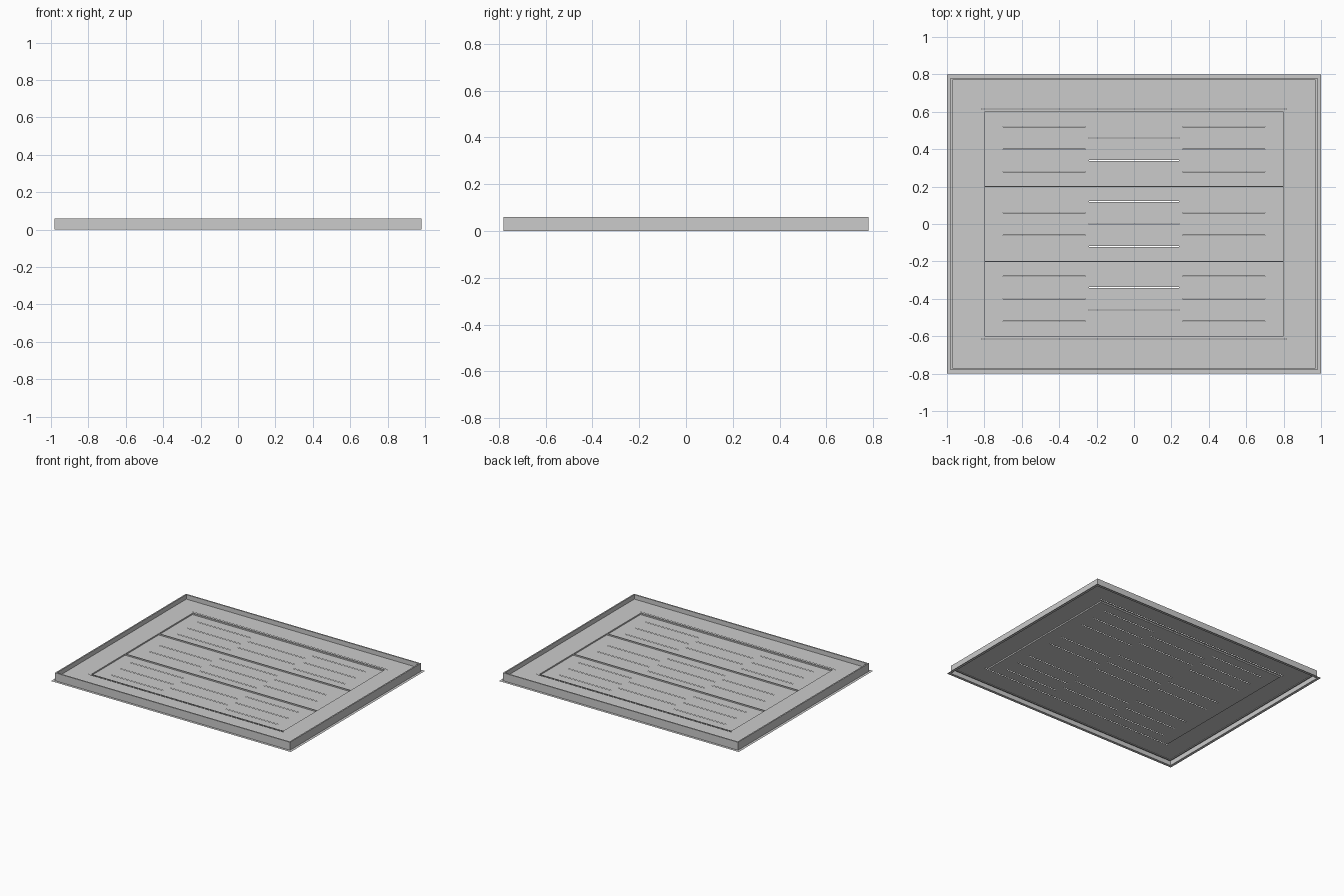
import bpy
import bmesh

if "Cube" in bpy.data.objects:
    bpy.data.objects.remove(bpy.data.objects["Cube"], do_unlink=True)

grey = bpy.data.materials.new("light_grey_metal")
grey.use_nodes = True
colour = (0.6, 0.6, 0.6, 1)
grey.diffuse_color = colour
grey.node_tree.nodes["Principled BSDF"].inputs["Base Color"].default_value = colour

FLOOR, PANEL = 0.03, 0.02
SLIT = 0.002  # half the width of a slit


def finish(name, bm):
    bmesh.ops.remove_doubles(bm, verts=bm.verts, dist=0.0001)
    mesh = bpy.data.meshes.new(name)
    bm.to_mesh(mesh)
    bm.free()
    mesh.materials.append(grey)
    obj = bpy.data.objects.new(name, mesh)
    bpy.context.collection.objects.link(obj)
    return obj


def nested_rings(name, rings):
    """Join nested rectangles (half width, half depth, height) into one sheet."""
    bm = bmesh.new()
    loops = [[bm.verts.new((sx * hx, sy * hy, z))
              for sx, sy in ((-1, -1), (1, -1), (1, 1), (-1, 1))]
             for hx, hy, z in rings]
    for a, b in zip(loops, loops[1:]):
        for i in range(4):
            j = (i + 1) % 4
            bm.faces.new((a[i], a[j], b[j], b[i]))
    return finish(name, bm)


def slotted_sheet(name, hx, hy, z, holes):
    """Flat rectangle with rectangular openings (x0, x1, y0, y1)."""
    xs = sorted({-hx, hx} | {v for h in holes for v in h[:2]})
    ys = sorted({-hy, hy} | {v for h in holes for v in h[2:]})
    bm = bmesh.new()
    grid = [[bm.verts.new((x, y, z)) for x in xs] for y in ys]
    for j in range(len(ys) - 1):
        for i in range(len(xs) - 1):
            cx, cy = (xs[i] + xs[i + 1]) / 2, (ys[j] + ys[j + 1]) / 2
            if not any(a < cx < b and c < cy < d for a, b, c, d in holes):
                bm.faces.new((grid[j][i], grid[j][i + 1],
                              grid[j + 1][i + 1], grid[j + 1][i]))
    return finish(name, bm)


def slit(x0, x1, y):
    return (x0, x1, y - SLIT, y + SLIT)


# Flange, hollow raised rim and the small step inside it
nested_rings("rim", [
    (1.0, 0.8, 0), (0.98, 0.78, 0), (0.98, 0.78, 0.06), (0.97, 0.77, 0.06),
    (0.97, 0.77, 0.026), (0.96, 0.76, 0.026), (0.96, 0.76, FLOOR)])

# Border floor with long slits along the front and back of the recess
slotted_sheet("border", 0.96, 0.76, FLOOR, [
    (-0.8, 0.8, -0.6, 0.6),
    slit(-0.815, 0.815, 0.615), slit(-0.815, 0.815, -0.615)])

# Short wall around the recess
nested_rings("recess_wall", [(0.8, 0.6, FLOOR), (0.8, 0.6, PANEL)])

# Recessed panel: three bays with staggered rows of slits
slits = []
for bay in (-0.4, 0, 0.4):
    three, two = (-0.12, 0, 0.12), (-0.06, 0.06)
    sides, middle = (two, three) if bay == 0 else (three, two)
    for dy in sides:
        slits += [slit(-0.7, -0.26, bay + dy), slit(0.26, 0.7, bay + dy)]
    slits += [slit(-0.24, 0.24, bay + dy) for dy in middle]
slotted_sheet("slotted_panel", 0.8, 0.6, PANEL, slits)

# Thin ribs dividing the bays
for name, y in (("front_rib", -0.2), ("back_rib", 0.2)):
    bm = bmesh.new()
    bmesh.ops.create_cube(bm, size=1)
    for v in bm.verts:
        v.co = (v.co.x * 1.6, y + v.co.y * 0.005,
                (PANEL + FLOOR) / 2 + v.co.z * (FLOOR - PANEL))
    finish(name, bm)
